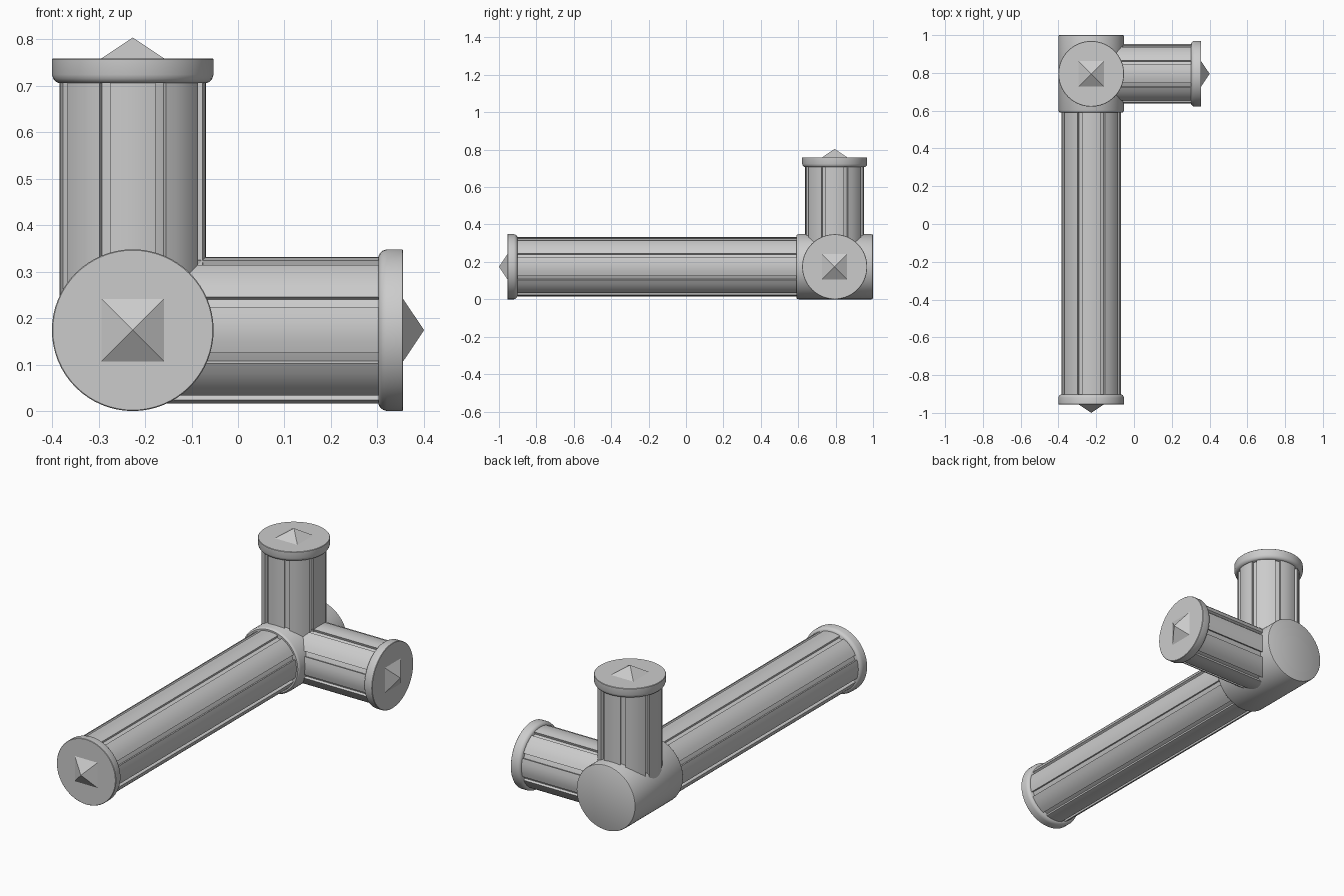
import bpy, bmesh, math
from mathutils import Matrix, Vector

if "Cube" in bpy.data.objects:
    bpy.data.objects.remove(bpy.data.objects["Cube"])

HUB = Vector((-0.2265, 0.795, 0.174))
R = 0.174          # collar and hub radius
CAP = 0.053        # collar thickness
SPIKE = 0.045      # pyramid height


def make(name, bm, axis, smooth=True):
    """Turn a bmesh built along +z into an object pointing along axis from the hub."""
    rot = Vector((0, 0, 1)).rotation_difference(Vector(axis)).to_matrix().to_4x4()
    bmesh.ops.transform(bm, matrix=Matrix.Translation(HUB) @ rot, verts=bm.verts)
    bmesh.ops.recalc_face_normals(bm, faces=bm.faces)
    me = bpy.data.meshes.new(name)
    bm.to_mesh(me)
    bm.free()
    ob = bpy.data.objects.new(name, me)
    bpy.context.collection.objects.link(ob)
    if smooth:
        bpy.ops.object.select_all(action='DESELECT')
        ob.select_set(True)
        bpy.context.view_layer.objects.active = ob
        bpy.ops.object.shade_smooth_by_angle(angle=math.radians(35))
    return ob


def loft(rings):
    """Closed solid through a stack of rings with equal point counts."""
    bm = bmesh.new()
    loops = [[bm.verts.new(p) for p in ring] for ring in rings]
    n = len(loops[0])
    for a, b in zip(loops, loops[1:]):
        for i in range(n):
            j = (i + 1) % n
            bm.faces.new((a[i], a[j], b[j], b[i]))
    bm.faces.new(loops[0][::-1])
    bm.faces.new(loops[-1])
    return bm


def circle(r, z, n=64):
    return [(r * math.cos(2 * math.pi * i / n), r * math.sin(2 * math.pi * i / n), z)
            for i in range(n)]


def fluted(z, r=0.158, depth=0.013, count=8):
    """Tube section: broad panels split by narrow grooves."""
    pts = []
    for k in range(count):
        mid = 45 * k
        steps = [(-22.5, r - depth), (-18, r - depth), (-18, r), (-9, r), (0, r),
                 (9, r), (18, r), (18, r - depth)]
        for deg, rad in steps:
            a = math.radians(mid + deg)
            pts.append((rad * math.cos(a), rad * math.sin(a), z))
    return pts


def arm(label, axis, end):
    base = end - CAP
    # fluted tube
    make(label + "_tube", loft([fluted(0.0), fluted(base + 0.01)]), axis)
    # collar, rounded on the tube side
    profile = [(0.160, 0), (0.166, 0.003), (0.171, 0.009), (R, 0.018),
               (R, CAP - 0.002), (R - 0.002, CAP)]
    make(label + "_collar", loft([circle(r, base + z) for r, z in profile]), axis)
    # small pyramid on the end face
    bm = bmesh.new()
    h = 0.067
    b = [bm.verts.new((x, y, end)) for x, y in ((-h, -h), (h, -h), (h, h), (-h, h))]
    tip = bm.verts.new((0, 0, end + SPIKE))
    bm.faces.new(b[::-1])
    for i in range(4):
        bm.faces.new((b[i], b[(i + 1) % 4], tip))
    make(label + "_spike", bm, axis, smooth=False)


# Corner hub lying along the long arm
hub_profile = [(0.166, -0.205), (0.171, -0.201), (R, -0.193),
               (R, 0.197), (0.172, 0.203), (0.168, 0.205)]
make("corner_hub", loft([circle(r, z) for r, z in hub_profile]), (0, 1, 0))

# Three arms
arm("long_arm", (0, -1, 0), 1.75)
arm("side_arm", (1, 0, 0), 0.582)
arm("upright_arm", (0, 0, 1), 0.585)
